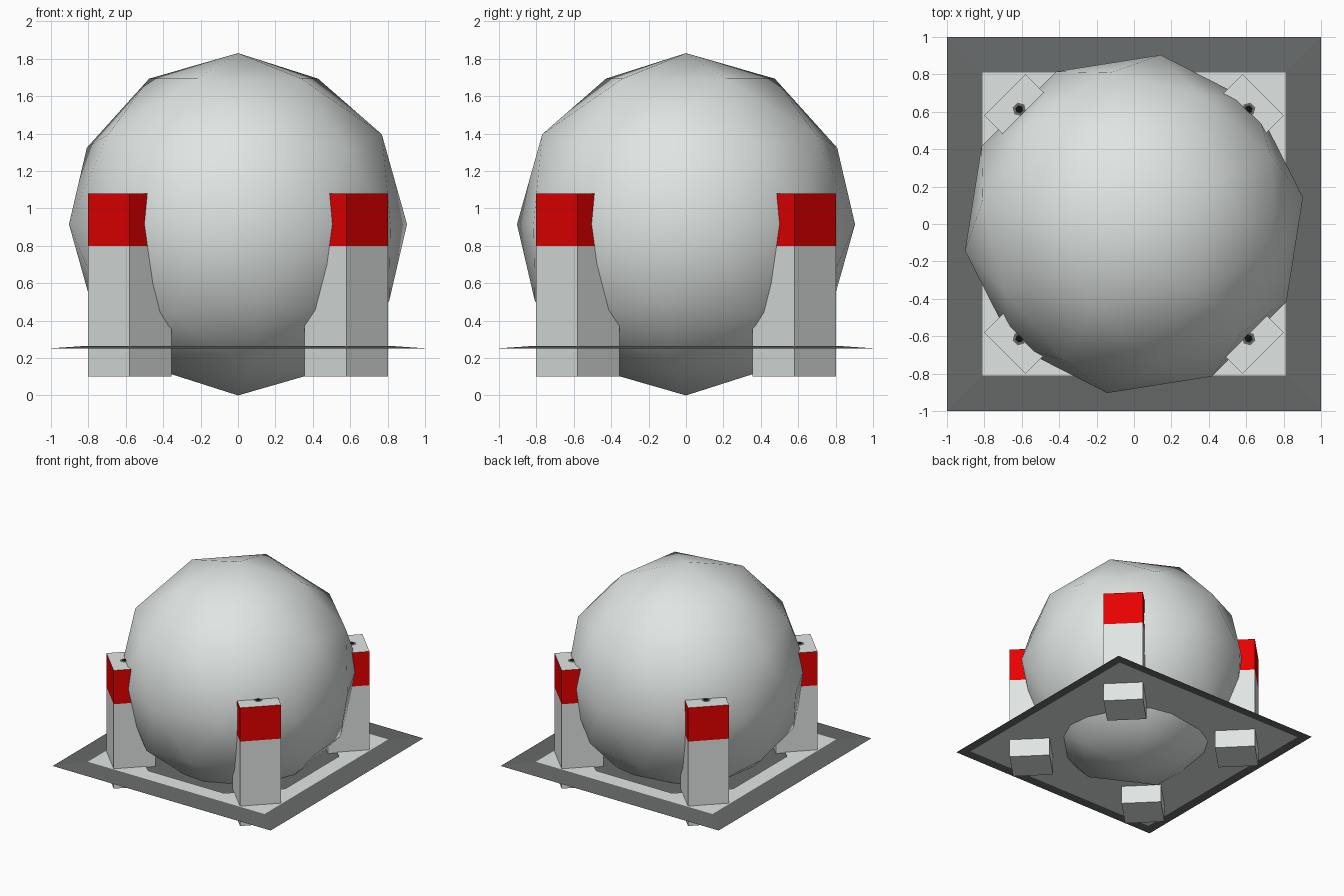
import bpy, bmesh, math
from mathutils import Matrix, Vector

if "Cube" in bpy.data.objects:
    bpy.data.objects.remove(bpy.data.objects["Cube"])


def material(name, rgb):
    m = bpy.data.materials.new(name)
    m.diffuse_color = (*rgb, 1)
    m.use_nodes = True
    m.node_tree.nodes["Principled BSDF"].inputs["Base Color"].default_value = m.diffuse_color
    return m


LIGHT = material("light grey", (0.745, 0.785, 0.77))
DARK = material("dark grey", (0.137, 0.147, 0.144))
RED = material("red", (0.8, 0.0, 0.0))
BLACK = material("black", (0.005, 0.005, 0.005))


def finish(bm, name, mats):
    me = bpy.data.meshes.new(name)
    bm.to_mesh(me)
    bm.free()
    for m in mats:
        me.materials.append(m)
    ob = bpy.data.objects.new(name, me)
    bpy.context.collection.objects.link(ob)
    return ob


def bridge(bm, r1, r2, mat=0):
    """Join two rings of vertices with quads."""
    n = len(r1)
    for i in range(n):
        j = (i + 1) % n
        bm.faces.new((r1[i], r1[j], r2[j], r2[i])).material_index = mat


# Tank: low-poly smooth ball
bm = bmesh.new()
bmesh.ops.create_icosphere(bm, subdivisions=2, radius=0.915,
                           matrix=Matrix.Translation((0, 0, 0.915)) @ Matrix.Rotation(math.radians(-45), 4, 'Z'))
for f in bm.faces:
    f.smooth = True
finish(bm, "ball_tank", [LIGHT])

# Base plate: dark sloping rim, light deck and underside, dark octagonal floor
bm = bmesh.new()
S = [(-1, -1), (1, -1), (1, 1), (-1, 1)]
under, low, top = ([bm.verts.new((s * x, s * y, z)) for x, y in S]
                   for s, z in ((0.92, 0.255), (1, 0.252), (0.81, 0.265)))
bm.faces.new(under[::-1]).material_index = 1
bridge(bm, under, low)
bridge(bm, low, top)
a, b = 0.68, 0.35
octa = [(-b, -a), (b, -a), (a, -b), (a, b), (b, a), (-b, a), (-a, b), (-a, -b)]
floor, edge = ([bm.verts.new((x, y, z)) for x, y in octa] for z in (0.259, 0.265))
bm.faces.new(floor)
bridge(bm, floor, edge)
for i in range(4):
    j = (i + 1) % 4
    p, q, r = edge[2 * i], edge[2 * i + 1], edge[(2 * i + 2) % 8]
    bm.faces.new((top[i], top[j], q, p)).material_index = 1
    bm.faces.new((top[j], r, q)).material_index = 1
bmesh.ops.recalc_face_normals(bm, faces=bm.faces)
finish(bm, "base_plate", [DARK, LIGHT])

# Four diagonal posts with red bands, each with a small vent on top
for k, name in enumerate(("back_right", "back_left", "front_left", "front_right")):
    turn = Matrix.Rotation(math.radians(45 + 90 * k), 4, 'Z')
    bm = bmesh.new()
    bmesh.ops.create_cube(bm, size=1, matrix=turn @ Matrix.Translation((0.817, 0, 0.59))
                          @ Matrix.Diagonal((0.318, 0.313, 0.98, 1)))
    bmesh.ops.bisect_plane(bm, geom=bm.verts[:] + bm.edges[:] + bm.faces[:],
                           plane_co=Vector((0, 0, 0.8)), plane_no=Vector((0, 0, 1)))
    bm.normal_update()
    for f in bm.faces:
        if f.calc_center_median().z > 0.8 and abs(f.normal.z) < 0.5:
            f.material_index = 1
    finish(bm, name + "_post", [LIGHT, RED])

    bm = bmesh.new()
    for r, z, mat in ((0.037, 1.082, 0), (0.022, 1.085, 1)):
        new = bmesh.ops.create_circle(bm, cap_ends=True, segments=6, radius=r,
                                      matrix=turn @ Matrix.Translation((0.867, 0, z)))
        for f in new["verts"][0].link_faces:
            f.material_index = mat
    finish(bm, name + "_vent", [DARK, BLACK])
